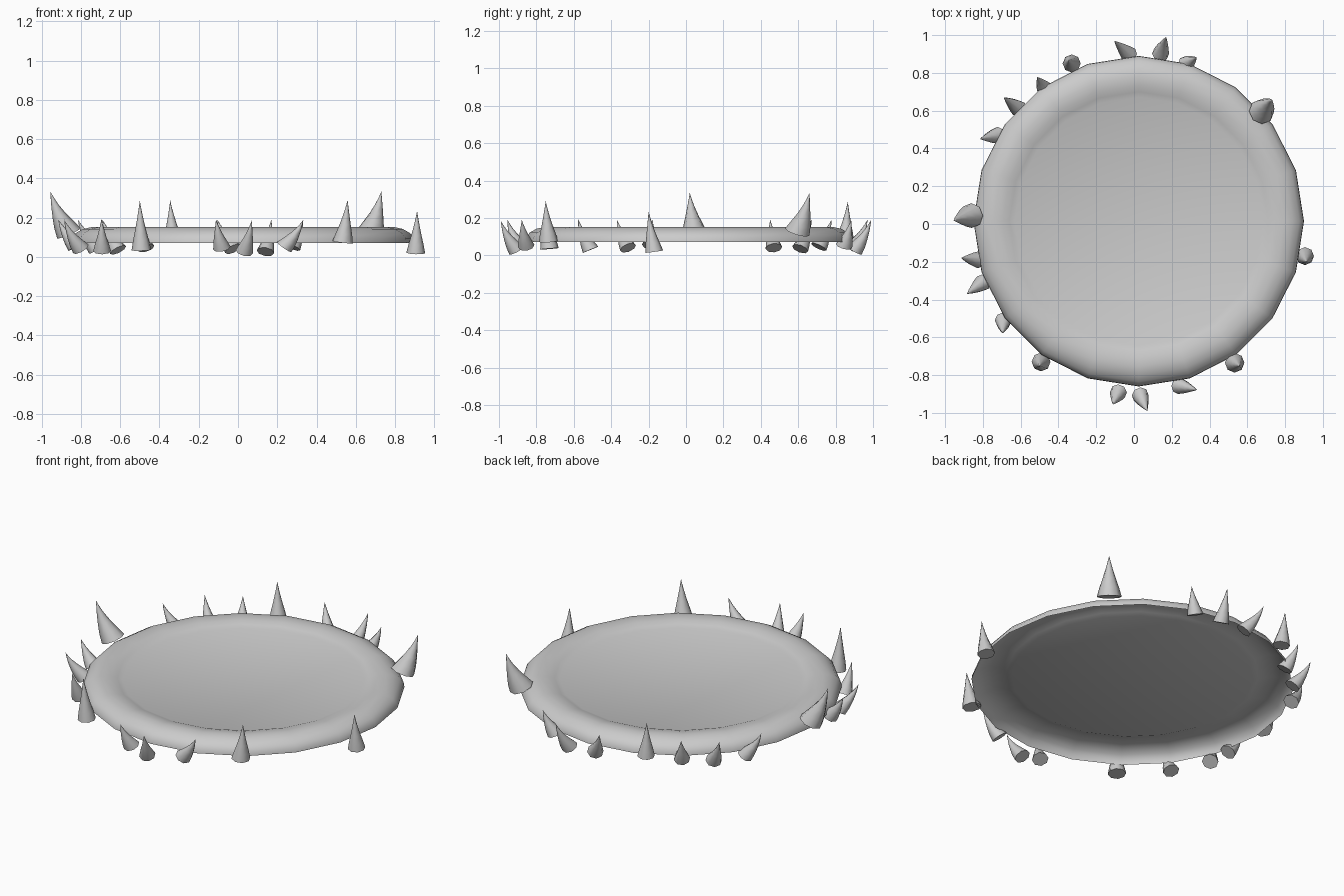
import bpy, bmesh, math
from mathutils import Vector

if "Cube" in bpy.data.objects:
    bpy.data.objects.remove(bpy.data.objects["Cube"])

CENTER = Vector((0.025, 0.015, 0))
SIDES = 20


def finish(bm, name, angle=50):
    bmesh.ops.recalc_face_normals(bm, faces=bm.faces)
    me = bpy.data.meshes.new(name)
    bm.to_mesh(me)
    bm.free()
    ob = bpy.data.objects.new(name, me)
    bpy.context.collection.objects.link(ob)
    bpy.ops.object.select_all(action='DESELECT')
    bpy.context.view_layer.objects.active = ob
    ob.select_set(True)
    bpy.ops.object.shade_smooth_by_angle(angle=math.radians(angle))
    return ob


def skin(bm, rings):
    for a, b in zip(rings, rings[1:]):
        n = len(a)
        for i in range(n):
            j = (i + 1) % n
            if len(b) == 1:
                bm.faces.new((a[i], a[j], b[0]))
            else:
                bm.faces.new((a[i], a[j], b[j], b[i]))


# Domed rim shell, open underneath, with a sunken flat panel
profile = [(0.875, 0.072), (0.872, 0.095), (0.85, 0.122), (0.815, 0.142),
           (0.77, 0.152), (0.72, 0.146), (0.685, 0.136), (0.657, 0.125)]
bm = bmesh.new()
rings = []
for r, z in profile:
    rings.append([bm.verts.new(CENTER + Vector((
        r * math.cos(math.tau * i / SIDES), r * math.sin(math.tau * i / SIDES), z)))
        for i in range(SIDES)])
skin(bm, rings)
bm.faces.new(rings[-1])
finish(bm, "plate_with_rim")


# Curved horn from base point to tip, flared at the bottom
def spike(name, base, tip, radius, sides=8):
    base, tip = Vector(base), Vector(tip)
    axis = tip - base
    sag = Vector((axis.x, axis.y, 0)) * 0.12
    rot = Vector((0, 0, 1)).rotation_difference(axis.normalized())
    bm = bmesh.new()
    rings = []
    for t, s in [(0, 1), (0.2, 0.8), (0.42, 0.54), (0.65, 0.3), (0.85, 0.12)]:
        c = base + axis * t + sag * (4 * t * (1 - t))
        rings.append([bm.verts.new(c + rot @ Vector((
            radius * s * math.cos(math.tau * i / sides),
            radius * s * math.sin(math.tau * i / sides), 0))) for i in range(sides)])
    skin(bm, rings + [[bm.verts.new(tip)]])
    bm.faces.new(rings[0][::-1])
    finish(bm, name)


# Two large horns, four upright horns, then the small outward ones
large = [((-0.86, 0.045, 0.12), (-0.955, 0.02, 0.333), 0.066),
         ((0.675, 0.595, 0.125), (0.73, 0.66, 0.333), 0.068)]
upright = [((0.905, -0.17, 0.02), (0.912, -0.2, 0.235), 0.048),
           ((0.533, -0.735, 0.075), (0.558, -0.75, 0.29), 0.052),
           ((-0.492, -0.73, 0.035), (-0.5, -0.75, 0.287), 0.05),
           ((-0.33, 0.85, 0.08), (-0.345, 0.865, 0.287), 0.048)]
small = [((-0.025, 0.895, 0.04), (-0.105, 0.97, 0.19)),
         ((0.14, 0.9, 0.026), (0.17, 0.99, 0.19)),
         ((0.275, 0.845, 0.05), (0.332, 0.883, 0.19)),
         ((-0.47, 0.71, 0.045), (-0.512, 0.778, 0.19)),
         ((-0.61, 0.61, 0.035), (-0.69, 0.67, 0.19)),
         ((-0.72, 0.47, 0.04), (-0.815, 0.45, 0.19)),
         ((-0.825, -0.19, 0.055), (-0.915, -0.18, 0.19)),
         ((-0.80, -0.31, 0.04), (-0.885, -0.37, 0.19)),
         ((-0.692, -0.51, 0.03), (-0.695, -0.578, 0.195)),
         ((-0.082, -0.89, 0.045), (-0.112, -0.955, 0.192)),
         ((0.032, -0.905, 0.026), (0.07, -0.99, 0.185)),
         ((0.235, -0.855, 0.05), (0.333, -0.878, 0.19))]
for label, group in (("large_horn", large), ("upright_horn", upright)):
    for i, (b, t, r) in enumerate(group):
        spike(f"{label}_{i + 1}", b, t, r)
for i, (b, t) in enumerate(small):
    spike(f"small_horn_{i + 1}", b, t, 0.045)
